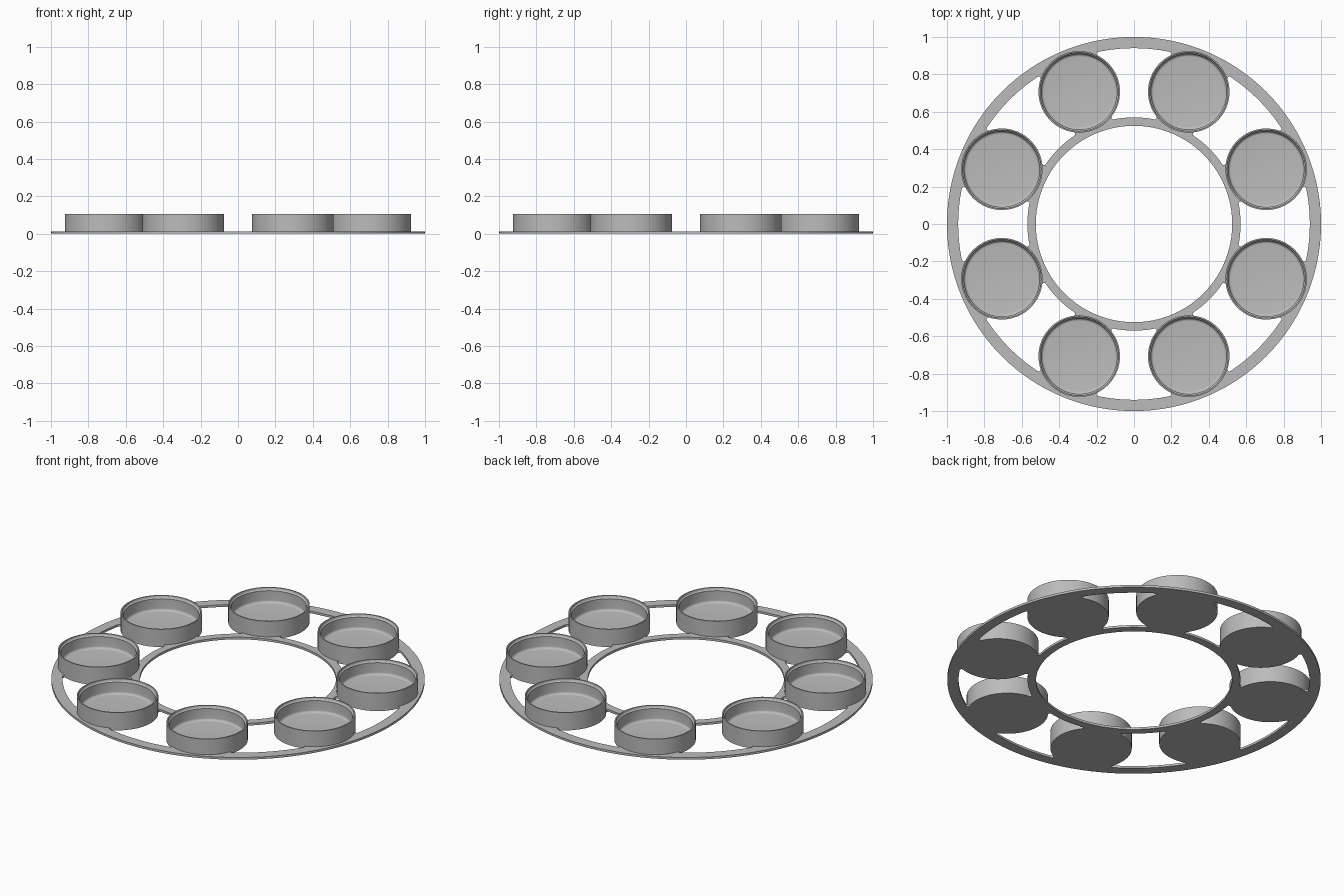
import bpy
import bmesh
from math import sin, cos, tau, radians, acos, atan2
from mathutils import Vector

cube = bpy.data.objects.get("Cube")
if cube:
    bpy.data.objects.remove(cube)

COUNT = 8            # cups around the carrier
CUP_ORBIT = 0.765    # distance from centre to cup axis
CUP_R = 0.218
PLATE = 0.013        # ring thickness
OUTER_IN, INNER_OUT = 0.94, 0.57
FILLET = 0.01

grey = bpy.data.materials.new("grey plastic")
grey.use_nodes = True
grey.diffuse_color = (0.5, 0.5, 0.5, 1)
grey.node_tree.nodes["Principled BSDF"].inputs["Base Color"].default_value = (0.5, 0.5, 0.5, 1)


def finish(bm, name):
    bmesh.ops.recalc_face_normals(bm, faces=bm.faces)
    mesh = bpy.data.meshes.new(name)
    bm.to_mesh(mesh)
    bm.free()
    mesh.materials.append(grey)
    mesh.shade_smooth()
    mesh.set_sharp_from_angle(angle=radians(30))
    return mesh


def place(mesh, name, location=(0, 0, 0), turn=0):
    ob = bpy.data.objects.new(name, mesh)
    ob.location = location
    ob.rotation_euler.z = turn
    bpy.context.collection.objects.link(ob)


def lathe(name, profile, steps, closed=False):
    """Spin (radius, height) points about z; an open profile starts and ends on the axis."""
    bm = bmesh.new()
    verts = [bm.verts.new((r, 0, z)) for r, z in profile]
    pairs = list(zip(verts, verts[1:]))
    if closed:
        pairs.append((verts[-1], verts[0]))
    edges = [bm.edges.new(p) for p in pairs]
    bmesh.ops.spin(bm, geom=verts + edges, cent=(0, 0, 0), axis=(0, 0, 1),
                   angle=tau, steps=steps, use_duplicate=False)
    bmesh.ops.remove_doubles(bm, verts=bm.verts, dist=0.0001)
    return finish(bm, name)


def ring(name, r_in, r_out):
    profile = [(r_in, 0), (r_out, 0), (r_out, PLATE), (r_in, PLATE)]
    place(lathe(name, profile, 160, closed=True), name)


def web(name, ring_r, side):
    """Plate with rounded corners between a cup and a ring; side is 1 for the inner ring, -1 for the outer."""
    d1, d2 = ring_r + side * FILLET, CUP_R + FILLET
    a = acos((d1**2 + CUP_ORBIT**2 - d2**2) / (2 * d1 * CUP_ORBIT))
    centre = Vector((d1 * cos(a), d1 * sin(a)))
    to_cup = Vector((CUP_ORBIT, 0)) - centre
    to_ring = -side * centre
    start = atan2(to_cup.y, to_cup.x)
    sweep = (atan2(to_ring.y, to_ring.x) - start + tau / 2) % tau - tau / 2
    half = [centre + FILLET * Vector((cos(start + sweep * i / 6), sin(start + sweep * i / 6)))
            for i in range(7)]
    half.append(half[-1] * (1 - side * 0.03 / ring_r))
    outline = half + [Vector((p.x, -p.y)) for p in reversed(half)]
    bm = bmesh.new()
    face = bm.faces.new([bm.verts.new((p.x, p.y, 0)) for p in outline])
    top = bmesh.ops.extrude_face_region(bm, geom=[face])["geom"]
    bmesh.ops.translate(bm, vec=(0, 0, PLATE),
                        verts=[v for v in top if isinstance(v, bmesh.types.BMVert)])
    return finish(bm, name)


# Flat carrier rings
ring("outer_ring", OUTER_IN, 1.0)
ring("inner_ring", 0.525, INNER_OUT)

# Cup: flat base, straight wall, bevelled lip, rounded inner floor
floor_z, wall_r, bend = 0.02, 0.202, 0.014
cup_profile = [(0, 0), (CUP_R, 0), (CUP_R, 0.105), (0.211, 0.105), (0.208, 0.095), (wall_r, 0.09)]
for i in range(6):
    t = tau / 4 * i / 5
    cup_profile.append((wall_r - bend + bend * cos(t), floor_z + bend - bend * sin(t)))
cup_profile.append((0, floor_z))
cup = lathe("cup", cup_profile, 80)
inner_web = web("inner_web", INNER_OUT, 1)
outer_web = web("outer_web", OUTER_IN, -1)

# Repeat cups and webs around the carrier
for k in range(COUNT):
    a = tau * (k + 0.5) / COUNT
    place(cup, f"cup_{k + 1}", (CUP_ORBIT * cos(a), CUP_ORBIT * sin(a), 0), a)
    place(inner_web, f"inner_web_{k + 1}", turn=a)
    place(outer_web, f"outer_web_{k + 1}", turn=a)
